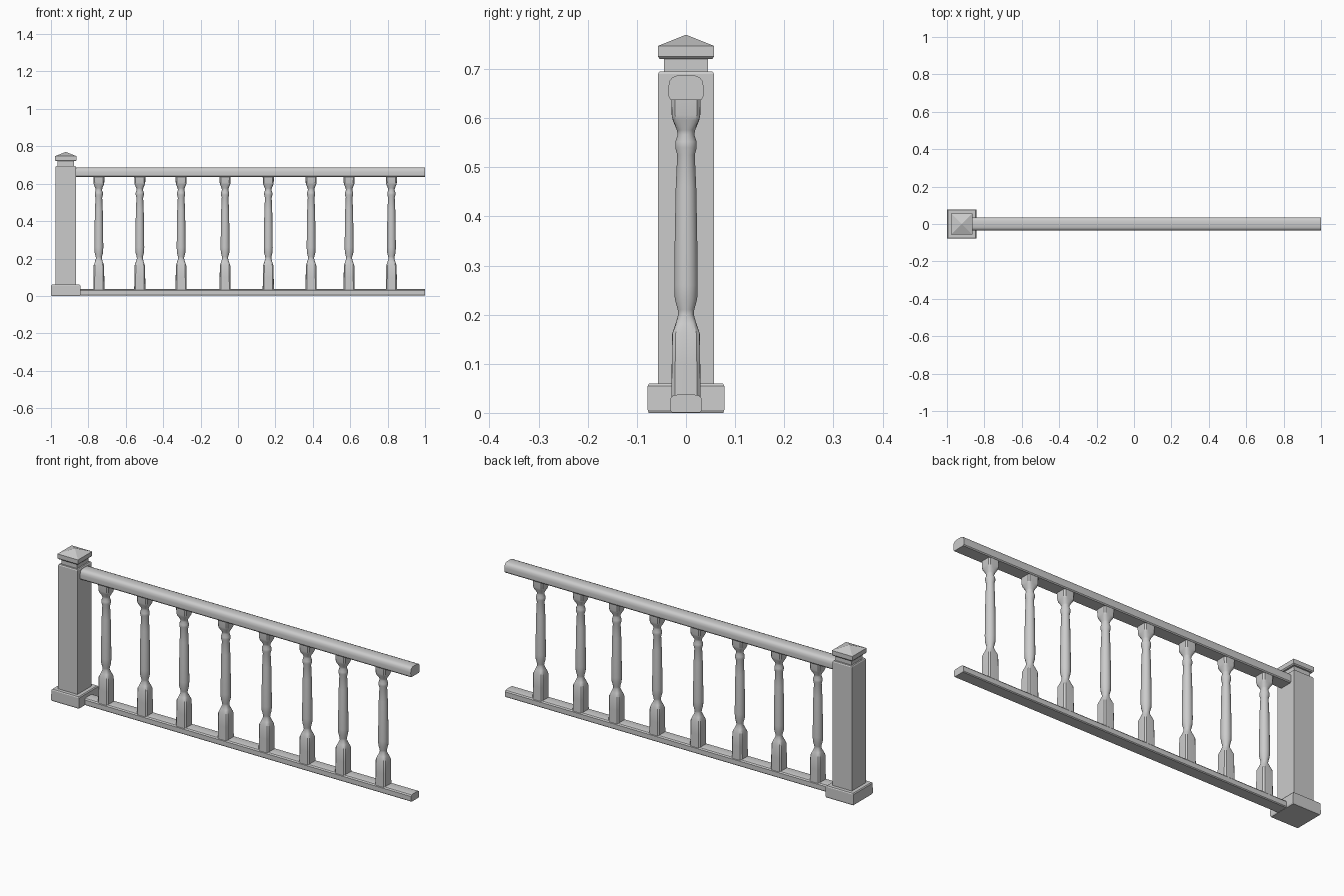
import bpy, bmesh, math

if "Cube" in bpy.data.objects:
    bpy.data.objects.remove(bpy.data.objects["Cube"])

POST_X = -0.921


def ring(half, square, n=24):
    """Rounded-square ring: square = 0 is a circle, 1 is nearly a square."""
    pts = []
    for i in range(n):
        a = 2 * math.pi * (i + 0.5) / n
        c, s = math.cos(a), math.sin(a)
        p = 2 + 10 * square
        r = half / (abs(c) ** p + abs(s) ** p) ** (1 / p)
        pts.append((r * c, r * s))
    return pts


def loft(name, rings, smooth=True):
    """Skin a list of vertex rings into one closed object."""
    bm = bmesh.new()
    rows = [[bm.verts.new(p) for p in r] for r in rings]
    n = len(rows[0])
    for a, b in zip(rows, rows[1:]):
        for i in range(n):
            j = (i + 1) % n
            bm.faces.new((a[i], a[j], b[j], b[i]))
    bm.faces.new(rows[0][::-1])
    bm.faces.new(rows[-1])
    bmesh.ops.recalc_face_normals(bm, faces=bm.faces)
    mesh = bpy.data.meshes.new(name)
    bm.to_mesh(mesh)
    bm.free()
    obj = bpy.data.objects.new(name, mesh)
    bpy.context.collection.objects.link(obj)
    if smooth:
        bpy.ops.object.select_all(action='DESELECT')
        bpy.context.view_layer.objects.active = obj
        obj.select_set(True)
        bpy.ops.object.shade_smooth_by_angle(angle=math.radians(35))
    return obj


def square_stack(name, levels):
    """Square sections (half x, half y, z) stacked around the post axis."""
    return loft(name, [[(POST_X + sx * hx, sy * hy, z)
                        for sx, sy in ((-1, -1), (1, -1), (1, 1), (-1, 1))]
                       for hx, hy, z in levels], smooth=False)


def rail(name, x0, x1, half_profile):
    """Extrude a mirrored (y, z) half profile along x."""
    prof = half_profile + [(-y, z) for y, z in reversed(half_profile)]
    return loft(name, [[(x, y, z) for y, z in prof] for x in (x0, x1)])


# Newel post: plinth, shaft, neck and pyramid cap
square_stack("post_base", [(0.076, 0.076, 0), (0.079, 0.078, 0.006),
                           (0.078, 0.078, 0.055), (0.074, 0.075, 0.06)])
square_stack("post_shaft", [(0.055, 0.057, 0.05), (0.055, 0.057, 0.69),
                            (0.052, 0.054, 0.695)])
square_stack("post_neck", [(0.045, 0.045, 0.69), (0.045, 0.045, 0.725)])
square_stack("post_cap", [(0.053, 0.053, 0.72), (0.058, 0.057, 0.725),
                          (0.058, 0.057, 0.747), (0.002, 0.002, 0.769)])

# Handrail and bottom rail
rail("handrail", -0.88, 1.0,
     [(0.031, 0.637), (0.035, 0.642), (0.036, 0.662), (0.034, 0.675),
      (0.028, 0.683), (0.018, 0.687)])
rail("bottom_rail", -0.86, 1.0,
     [(0.028, 0.001), (0.032, 0.005), (0.032, 0.029), (0.027, 0.035),
      (0.018, 0.037)])

# Turned balusters: (half width, z, squareness)
profile = [(0.030, 0.03, 0.6), (0.029, 0.10, 0.6), (0.028, 0.162, 0.6),
           (0.021, 0.182, 0.2), (0.016, 0.200, 0), (0.017, 0.210, 0),
           (0.023, 0.232, 0), (0.024, 0.26, 0), (0.023, 0.36, 0),
           (0.021, 0.46, 0), (0.018, 0.525, 0), (0.022, 0.540, 0),
           (0.022, 0.552, 0), (0.017, 0.566, 0), (0.019, 0.576, 0),
           (0.027, 0.596, 0.4), (0.029, 0.606, 0.6), (0.030, 0.645, 0.6)]
for k, x in enumerate((-0.744, -0.525, -0.304, -0.069,
                       0.162, 0.391, 0.594, 0.820)):
    loft(f"baluster_{k + 1}", [[(x + px, py, z) for px, py in ring(h, q)]
                               for h, z, q in profile])
